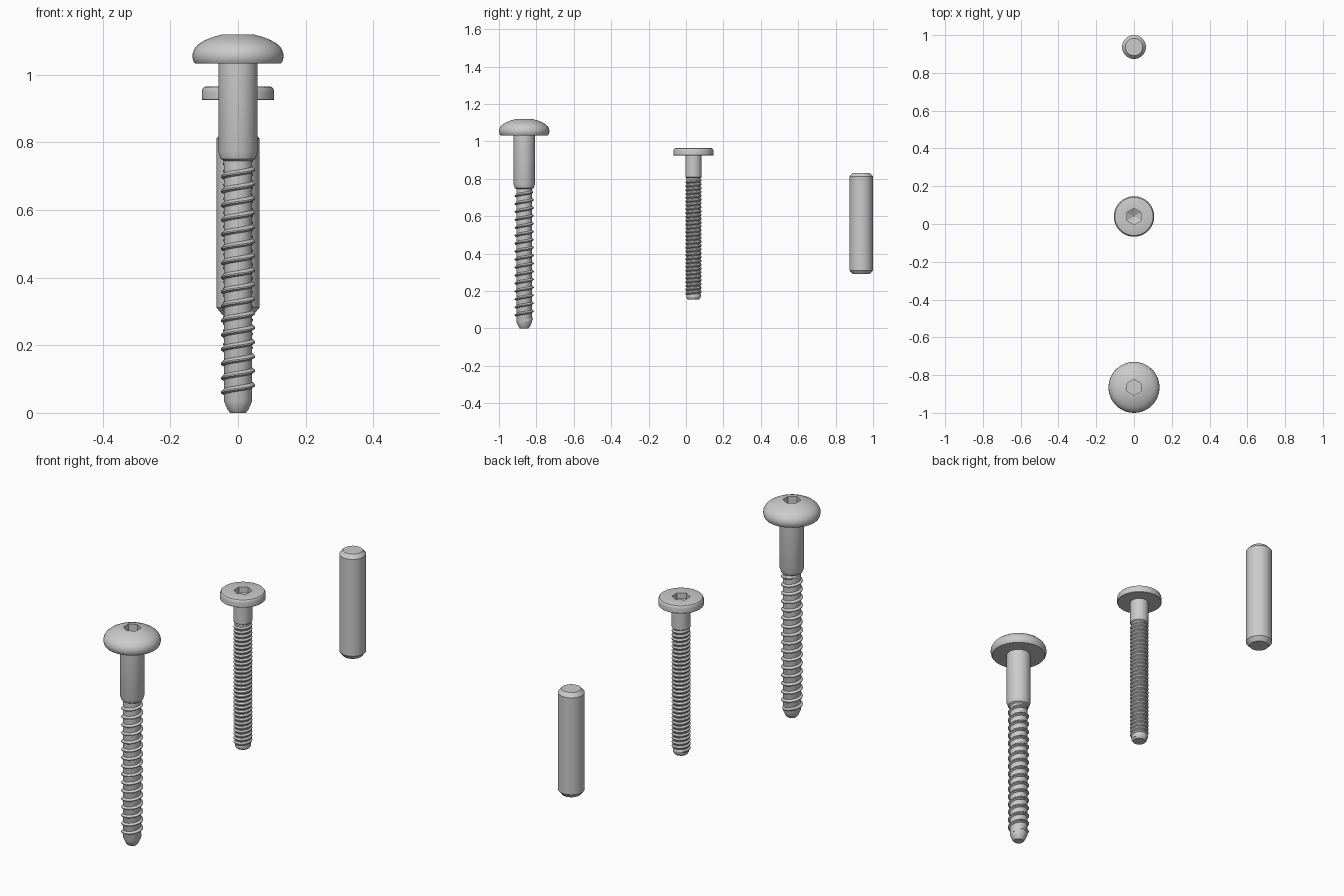
import bpy, bmesh
from math import sin, cos, pi, radians

if "Cube" in bpy.data.objects:
    bpy.data.objects.remove(bpy.data.objects["Cube"])

SEG = 48


def finish(name, bm, y):
    bmesh.ops.remove_doubles(bm, verts=bm.verts, dist=1e-5)
    bmesh.ops.recalc_face_normals(bm, faces=bm.faces)
    mesh = bpy.data.meshes.new(name)
    bm.to_mesh(mesh)
    bm.free()
    ob = bpy.data.objects.new(name, mesh)
    bpy.context.collection.objects.link(ob)
    ob.location.y = y
    bpy.ops.object.select_all(action='DESELECT')
    ob.select_set(True)
    bpy.context.view_layer.objects.active = ob
    bpy.ops.object.shade_smooth_by_angle(angle=radians(30))
    return ob


def lathe(name, y, profile, socket=()):
    """Spin (r, z) points about z; socket points form hexagonal rings."""
    bm = bmesh.new()
    rings = []
    for i, (r, z) in enumerate(list(profile) + list(socket)):
        ring = []
        for k in range(SEG):
            a = 2 * pi * k / SEG
            rad = r
            if i >= len(profile):  # hexagon with corners towards +y and -y
                rad = r * cos(pi / 6) / cos((a + pi / 6) % (pi / 3) - pi / 6)
            ring.append(bm.verts.new((rad * cos(a), rad * sin(a), z)))
        rings.append(ring)
    for lo, hi in zip(rings, rings[1:]):
        for k in range(SEG):
            j = (k + 1) % SEG
            bm.faces.new((lo[k], lo[j], hi[j], hi[k]))
    return finish(name, bm, y)


def thread(name, y, z0, z1, pitch, core, section, steps=32):
    """Sweep a ridge section of (height, dz) points along a right-handed helix."""
    bm = bmesh.new()
    n = int((z1 - z0) / pitch * steps)
    rows = []
    for i in range(n + 1):
        a = 2 * pi * i / steps
        fade = min(1, i / (steps * 0.5), (n - i) / (steps * 0.5))
        row = []
        for h, dz in section:
            r = core + (h * fade if h > 0 else h)
            row.append(bm.verts.new((r * cos(a), r * sin(a), z0 + pitch * i / steps + dz)))
        rows.append(row)
    m = len(section)
    for p, q in zip(rows, rows[1:]):
        for k in range(m):
            j = (k + 1) % m
            bm.faces.new((p[k], p[j], q[j], q[k]))
    bm.faces.new(rows[0])
    bm.faces.new(rows[-1])
    return finish(name, bm, y)


# Large wood screw: tip, core, shank, domed head and hex socket
Y1 = -0.865
lathe("wood_screw_body", Y1,
      [(0, 0), (0.023, 0), (0.030, 0.008), (0.042, 0.035), (0.042, 0.745),
       (0.051, 0.751), (0.058, 0.772), (0.058, 1.033), (0.127, 1.033),
       (0.132, 1.040), (0.135, 1.054), (0.133, 1.068), (0.126, 1.081),
       (0.113, 1.093), (0.095, 1.103), (0.072, 1.112), (0.050, 1.118),
       (0.044, 1.119)],
      [(0.042, 1.119), (0.042, 1.06), (0, 1.06)])
thread("wood_screw_thread", Y1, 0.04, 0.745, 0.0425, 0.042,
       [(-0.004, -0.009), (0, -0.008), (0.009, -0.003), (0.009, 0.001),
        (0, 0.009), (-0.004, 0.010)])

# Flat-headed machine bolt: chamfered tip, core, shank, disc head and hex socket
Y2 = 0.04
lathe("bolt_body", Y2,
      [(0, 0.155), (0.031, 0.155), (0.038, 0.166), (0.038, 0.805), (0.044, 0.81),
       (0.044, 0.925), (0.105, 0.925), (0.107, 0.927), (0.107, 0.950),
       (0.105, 0.958), (0.101, 0.963), (0.095, 0.965), (0.048, 0.965)],
      [(0.043, 0.965), (0.043, 0.935), (0, 0.912)])
thread("bolt_thread", Y2, 0.172, 0.805, 0.0205, 0.038,
       [(-0.003, -0.0095), (0, -0.0085), (0.006, -0.002), (0.006, 0.002),
        (0, 0.0085), (-0.003, 0.0095)])

# Plain dowel with bevelled ends
lathe("dowel", 0.937,
      [(0, 0.29), (0.046, 0.29), (0.063, 0.311), (0.063, 0.812),
       (0.046, 0.832), (0, 0.832)])
